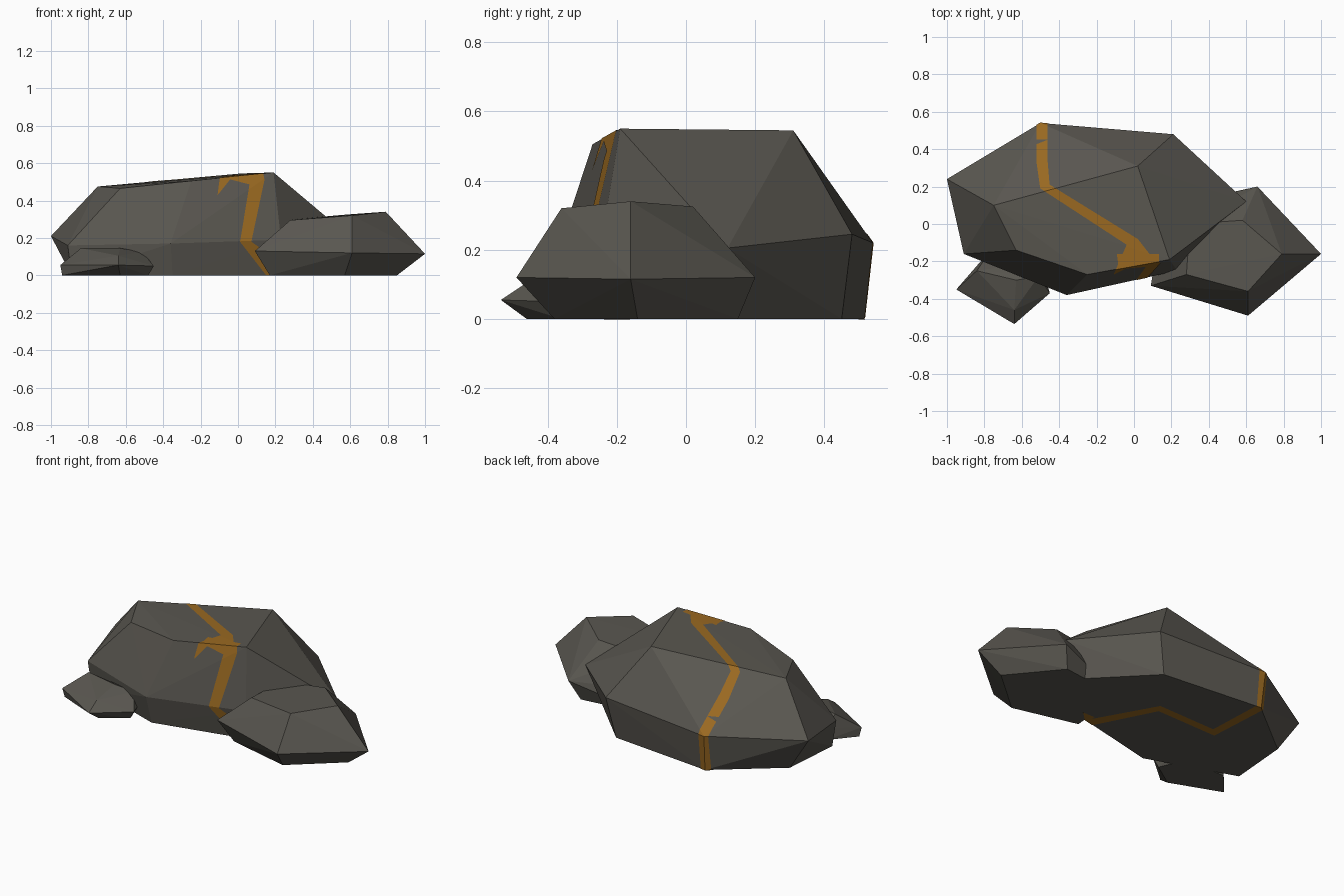
import bpy, bmesh
from mathutils import Vector

if "Cube" in bpy.data.objects:
    bpy.data.objects.remove(bpy.data.objects["Cube"])


def material(name, rgb):
    m = bpy.data.materials.new(name)
    m.diffuse_color = (*rgb, 1)
    m.use_nodes = True
    m.node_tree.nodes["Principled BSDF"].inputs["Base Color"].default_value = m.diffuse_color
    return m


STONE = material("dark_stone", (0.10, 0.094, 0.08))
GOLD = material("amber_vein", (0.32, 0.14, 0.015))


def hull(points):
    """Faceted boulder: convex hull of a few corner points."""
    bm = bmesh.new()
    for p in points:
        bm.verts.new(p)
    res = bmesh.ops.convex_hull(bm, input=bm.verts)
    junk = {g for g in res["geom_interior"] + res["geom_unused"]
            if isinstance(g, bmesh.types.BMVert)}
    bmesh.ops.delete(bm, geom=list(junk), context='VERTS')
    bmesh.ops.recalc_face_normals(bm, faces=bm.faces)
    return bm


def add_object(name, bm, mat):
    me = bpy.data.meshes.new(name)
    bm.to_mesh(me)
    me.materials.append(mat)
    ob = bpy.data.objects.new(name, me)
    bpy.context.collection.objects.link(ob)
    return ob


def rock(name, bottom, middle, top):
    pts = [(x, y, 0) for x, y in bottom] + middle + top
    bm = hull(pts)
    add_object(name, bm, STONE)
    return bm


# Large boulder
main = rock("main_boulder",
            [(-.86, .22), (-.49, .515), (.16, .45), (.5, .1), (.17, -.22),
             (-.35, -.34), (-.89, -.15)],
            [(-1, .24, .21), (-.5, .54, .22), (.21, .48, .245), (.6, .12, .205),
             (.23, -.25, .19), (-.36, -.38, .17), (-.91, -.16, .16)],
            [(-.63, -.14, .465), (-.25, -.27, .505), (.19, -.19, .55),
             (.02, .31, .545), (-.75, .1, .475)])

# Medium rock leaning on the right
rock("right_rock",
     [(.85, -.14), (.57, -.38), (.17, -.28), (.2, .1), (.61, .15)],
     [(1, -.16, .115), (.61, -.49, .12), (.09, -.33, .13), (.15, .05, .13), (.66, .2, .12)],
     [(.79, -.16, .34), (.61, -.36, .32), (.28, -.27, .295), (.3, 0, .3), (.58, .02, .325)])

# Small stone at the front left
rock("small_stone",
     [(-.94, -.34), (-.63, -.46), (-.48, -.36), (-.55, -.2), (-.82, -.2)],
     [(-.95, -.35, .055), (-.64, -.535, .055), (-.45, -.37, .05),
      (-.5, -.2, .06), (-.8, -.19, .07)],
     [(-.86, -.33, .085), (-.64, -.46, .105), (-.84, -.25, .145),
      (-.63, -.3, .145), (-.51, -.28, .125)])


# Vein: patches of the boulder surface cut out by convex prisms
vein = bmesh.new()


def patch(poly, axis, lo, hi):
    """Keep the surface inside polygon `poly` extruded along `axis` (1=y, 2=z)."""
    bm = main.copy()
    to3d = (lambda p: Vector((p[0], 0, p[1]))) if axis == 1 else (lambda p: Vector((p[0], p[1], 0)))
    pts = [to3d(p) for p in poly]
    mid = sum(pts, Vector()) / len(pts)
    along = Vector((0, axis == 1, axis == 2))
    planes = [(along * lo, -along), (along * hi, along)]
    for a, b in zip(pts, pts[1:] + pts[:1]):
        n = (b - a).cross(along).normalized()
        planes.append((a, n if n.dot(mid - a) < 0 else -n))
    for co, n in planes:
        bmesh.ops.bisect_plane(bm, geom=bm.verts[:] + bm.edges[:] + bm.faces[:],
                               plane_co=co, plane_no=n, clear_outer=True)
    me = bpy.data.meshes.new("patch")
    bm.to_mesh(me)
    bm.free()
    vein.from_mesh(me)
    bpy.data.meshes.remove(me)


def strip(left, right, axis, lo, hi):
    for i in range(len(left) - 1):
        patch([left[i], left[i + 1], right[i + 1], right[i]], axis, lo, hi)


# over the top and down the back
strip([(-.52, .6), (-.52, .33), (-.5, .19), (-.04, -.11), (-.11, -.27)],
      [(-.46, .6), (-.46, .33), (-.45, .21), (.02, -.08), (.09, -.17)], 2, .3, .7)
patch([(-.52, .6), (-.46, .6), (-.46, .45), (-.52, .45)], 2, .002, .32)
# down the front face
strip([(-.1, .527), (.06, .485), (.01, .18), (.15, 0)],
      [(.13, .56), (.14, .51), (.07, .18), (.33, 0)], 1, -.6, -.16)
# across the underside
strip([(-.52, .6), (-.49, .11), (-.08, .12), (.15, -.33)],
      [(-.46, .6), (-.44, .16), (-.05, .17), (.22, -.31)], 2, -.1, .001)

bmesh.ops.remove_doubles(vein, verts=vein.verts, dist=1e-5)
centre = Vector((-.2, .08, .25))
for v in vein.verts:
    v.co = centre + (v.co - centre) * 1.005
add_object("amber_vein", vein, GOLD)
